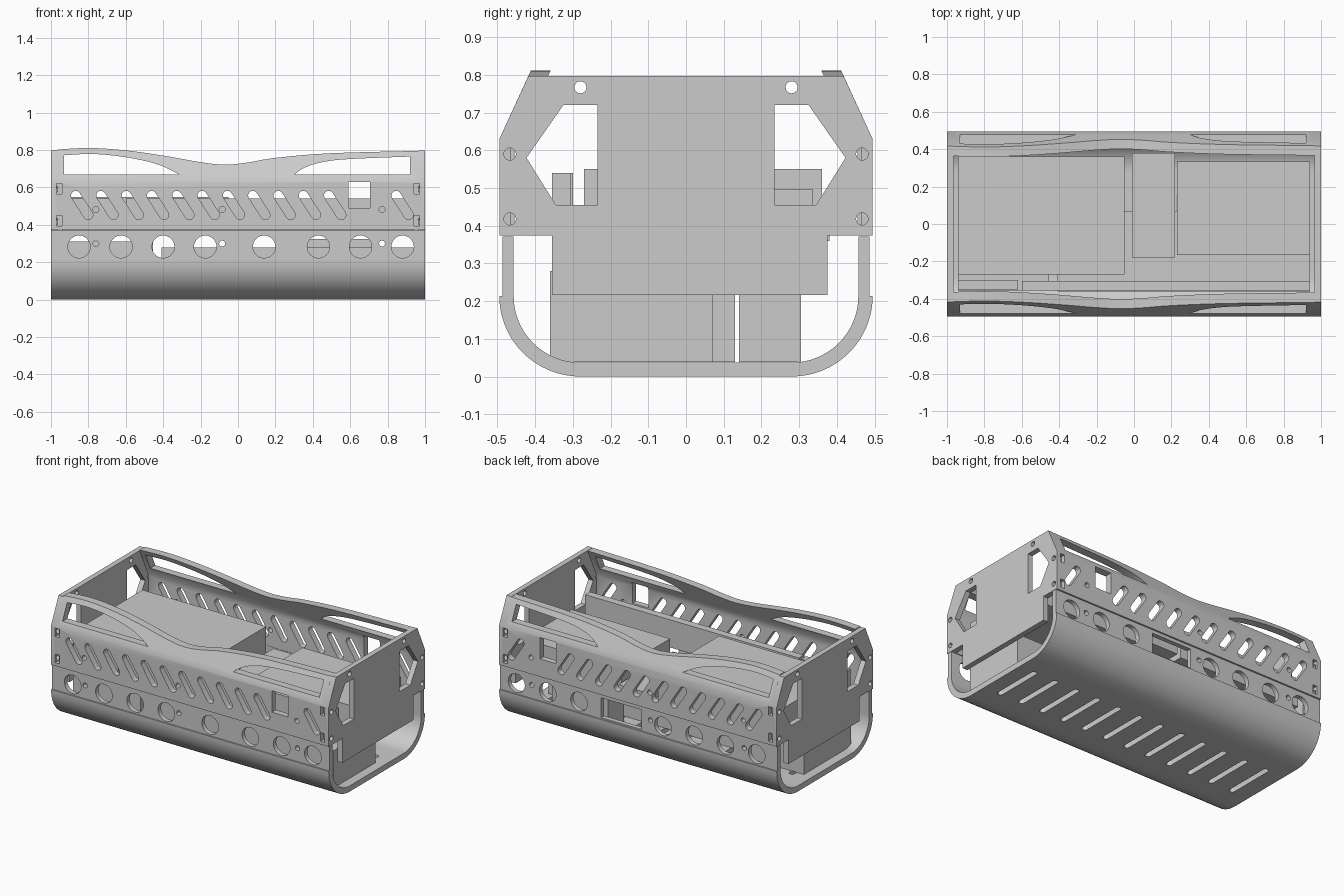
import bpy, bmesh
from math import sin, cos, pi, atan2

cube = bpy.data.objects.get("Cube")
if cube:
    bpy.data.objects.remove(cube, do_unlink=True)

grey = bpy.data.materials.new("plain grey")
grey.use_nodes = True
grey.diffuse_color = (0.6, 0.6, 0.6, 1)
grey.node_tree.nodes["Principled BSDF"].inputs["Base Color"].default_value = (0.6, 0.6, 0.6, 1)


# ---- helpers ----
def prisms(name, outlines, axis, a, b):
    """One object made of flat outlines extruded along an axis from a to b."""
    place = {"x": lambda u, v, t: (t, u, v),
             "y": lambda u, v, t: (u, t, v),
             "z": lambda u, v, t: (u, v, t)}[axis]
    bm = bmesh.new()
    for pts in outlines:
        low = [bm.verts.new(place(u, v, a)) for u, v in pts]
        high = [bm.verts.new(place(u, v, b)) for u, v in pts]
        bm.faces.new(low)
        bm.faces.new(high[::-1])
        for i in range(len(pts)):
            j = (i + 1) % len(pts)
            bm.faces.new((low[j], low[i], high[i], high[j]))
    bmesh.ops.recalc_face_normals(bm, faces=bm.faces)
    mesh = bpy.data.meshes.new(name)
    bm.to_mesh(mesh)
    bm.free()
    mesh.materials.append(grey)
    obj = bpy.data.objects.new(name, mesh)
    bpy.context.collection.objects.link(obj)
    return obj


def cut(obj, cutter):
    mod = obj.modifiers.new("cut", "BOOLEAN")
    mod.operation, mod.solver, mod.object = "DIFFERENCE", "EXACT", cutter
    bpy.context.view_layer.update()
    graph = bpy.context.evaluated_depsgraph_get()
    mesh = bpy.data.meshes.new_from_object(obj.evaluated_get(graph))
    obj.modifiers.clear()
    obj.data = mesh


def rect(u0, u1, v0, v1):
    return [(u0, v0), (u1, v0), (u1, v1), (u0, v1)]


def circle(u, v, r, n=24):
    return [(u + r * cos(2 * pi * i / n), v + r * sin(2 * pi * i / n)) for i in range(n)]


def slot(p, q, r, n=8):
    ang = atan2(q[1] - p[1], q[0] - p[0])
    ends = ((q, ang - pi / 2), (p, ang + pi / 2))
    return [(c[0] + r * cos(s + pi * i / n), c[1] + r * sin(s + pi * i / n))
            for c, s in ends for i in range(n + 1)]


def smooth(pts, n=5):
    """Smooth curve through the points."""
    ext = [pts[0]] + pts + [pts[-1]]
    out = []
    for p0, p1, p2, p3 in zip(ext, ext[1:], ext[2:], ext[3:]):
        for k in range(n):
            t = k / n
            out.append(tuple(0.5 * (2 * b + (c - a) * t + (2 * a - 5 * b + 4 * c - d) * t * t
                                    + (3 * b - a - 3 * c + d) * t ** 3)
                             for a, b, c, d in zip(p0, p1, p2, p3)))
    return out + [pts[-1]]


def mirror(pts):
    return [(-u, v) for u, v in pts]


# ---- bottom shell: U section with vent slots ----
def u_curve(half, bottom, n=16):
    flat, top = 0.28, 0.213
    right = [(flat + (half - flat) * cos(pi / 2 * i / n), top - (top - bottom) * sin(pi / 2 * i / n))
             for i in range(n + 1)]
    return right + mirror(right)[::-1]


shell = prisms("bottom_shell", [u_curve(0.495, 0) + u_curve(0.457, 0.037)[::-1]], "x", -1, 1)
cutters = [prisms("shell_slot_cutter",
                  [slot((-0.87 + 0.1595 * i, -0.15), (-0.87 + 0.1595 * i, 0.15), 0.018) for i in range(12)],
                  "z", -0.1, 0.1)]
cut(shell, cutters[0])
curved = [shell]

# ---- cutters for the side panels ----
wave = smooth([(-1, 0.8), (-0.8, 0.811), (-0.6, 0.798), (-0.4, 0.77), (-0.2, 0.735),
               (-0.07, 0.722), (0.05, 0.733), (0.2, 0.758), (0.5, 0.783), (1, 0.796)])
wave_cutter = prisms("wave_cutter", [[(-1.1, 0.8)] + wave + [(1.1, 0.796), (1.1, 1), (-1.1, 1)]],
                     "y", -0.6, 0.6)
left_opening = smooth([(-0.93, 0.772), (-0.8, 0.779), (-0.68, 0.772), (-0.55, 0.753),
                       (-0.42, 0.72), (-0.31, 0.668)]) + [(-0.93, 0.668)]
right_opening = smooth([(0.3, 0.668), (0.36, 0.708), (0.46, 0.737), (0.6, 0.752),
                        (0.92, 0.765)]) + [(0.92, 0.668)]
small_x = (-0.76, -0.085, 0.77)
slot_x = [-0.868 + 0.1353 * i for i in range(11)] + [0.845]
upper_cutter = prisms("upper_panel_cutter",
                      [left_opening, right_opening, rect(0.59, 0.705, 0.49, 0.629)]
                      + [slot((x, 0.557), (x + 0.067, 0.453), 0.025) for x in slot_x]
                      + [circle(x, 0.482, 0.016, 16) for x in small_x], "y", -0.6, 0.6)
round_x = (-0.85, -0.625, -0.4, -0.175, 0.43, 0.655, 0.88)
lower_cutter = prisms("lower_panel_cutter",
                      [circle(x, 0.283, 0.06, 32) for x in round_x]
                      + [circle(x, 0.3, 0.016, 16) for x in small_x], "y", -0.6, 0.6)
port_front = prisms("front_port_cutter", [circle(0.14, 0.283, 0.06, 32)], "y", -0.6, 0)
port_back = prisms("back_port_cutter", [rect(-0.02, 0.27, 0.222, 0.35)], "y", 0, 0.6)
tab_outlines = [rect(x - 0.015, x + 0.015, z, z + 0.055) for x in (-0.955, 0.955) for z in (0.395, 0.565)]
tab_cutters = [prisms("tab_slot_cutter", tab_outlines, "y", *span)
               for span in ((-0.6, -0.465), (0.465, 0.6))]
cutters += [wave_cutter, upper_cutter, lower_cutter, port_front, port_back] + tab_cutters

# ---- side panels, front and back ----
section = [(0.495, 0.374), (0.495, 0.63), (0.403, 0.83), (0.35, 0.83), (0.455, 0.61), (0.455, 0.374)]
for side, label, port, tabs in ((-1, "front", port_front, tab_cutters[0]),
                                (1, "back", port_back, tab_cutters[1])):
    upper = prisms(label + "_upper_panel", [[(side * u, v) for u, v in section]], "x", -0.965, 0.965)
    for c in (wave_cutter, upper_cutter, tabs):
        cut(upper, c)
    lower = prisms(label + "_lower_panel", [[(side * u, v) for u, v in rect(0.457, 0.487, 0.213, 0.372)]],
                   "x", -1, 1)
    for c in (lower_cutter, port):
        cut(lower, c)
    curved += [upper, lower]

# ---- end plates ----
outline = [(-0.355, 0.216), (0.375, 0.216), (0.375, 0.374), (0.495, 0.374), (0.495, 0.63), (0.418, 0.797),
           (-0.418, 0.797), (-0.495, 0.63), (-0.495, 0.374), (-0.355, 0.374)]
window = [(0.235, 0.72), (0.325, 0.72), (0.423, 0.58), (0.345, 0.455), (0.235, 0.455)]
holes = [window] + [circle(u, v, 0.016, 20) for u, v in ((0.28, 0.767), (0.467, 0.59), (0.467, 0.418))]
end_cutter = prisms("end_plate_cutter", holes + [mirror(h) for h in holes], "x", -1.1, 1.1)
cutters.append(end_cutter)
for label, a, b in (("right_end_plate", -1, -0.965), ("left_end_plate", 0.965, 1)):
    plate = prisms(label, [outline], "x", a, b)
    for c in [end_cutter] + tab_cutters:
        cut(plate, c)
    curved.append(plate)

# ---- inner units: x range, y range, z range ----
units = {
    "large_upper_unit": ((-0.94, -0.05), (-0.27, 0.36), (0.36, 0.55)),
    "middle_upper_unit": ((-0.01, 0.22), (-0.18, 0.38), (0.36, 0.41)),
    "side_upper_unit": ((0.23, 0.94), (-0.165, 0.335), (0.36, 0.497)),
    "long_rail": ((-0.6, 0.94), (-0.355, -0.305), (0.36, 0.54)),
    "short_rail": ((-0.94, -0.62), (-0.35, -0.3), (0.36, 0.54)),
    "long_lower_unit": ((-0.41, 0.94), (-0.36, 0.07), (0.038, 0.28)),
    "short_lower_unit": ((-0.94, -0.455), (-0.355, 0.13), (0.038, 0.31)),
    "rear_lower_unit": ((0.35, 0.75), (0.14, 0.305), (0.038, 0.325)),
}
for name, (xs, ys, zs) in units.items():
    prisms(name, [rect(*xs, *ys)], "z", *zs)

# ---- finish: drop the cutters and shade the curved parts ----
for c in cutters:
    bpy.data.objects.remove(c, do_unlink=True)
bpy.ops.object.select_all(action="DESELECT")
for obj in curved:
    obj.select_set(True)
bpy.context.view_layer.objects.active = shell
bpy.ops.object.shade_smooth_by_angle(angle=pi / 6)
